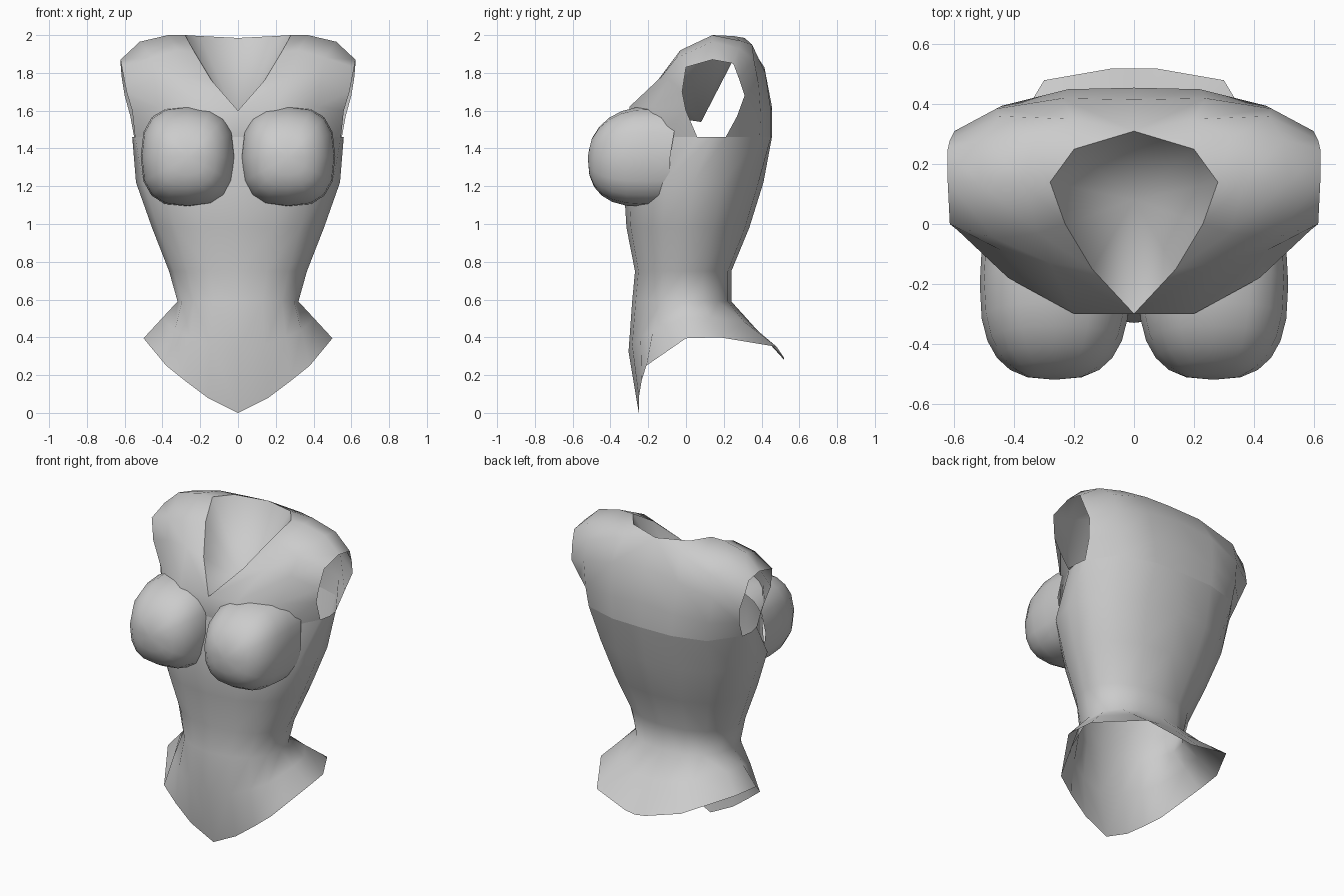
import bpy, bmesh, math
from mathutils import Vector

if "Cube" in bpy.data.objects:
    bpy.data.objects.remove(bpy.data.objects["Cube"])

cloth = bpy.data.materials.new("grey_cloth")
cloth.diffuse_color = (0.6, 0.6, 0.6, 1)
cloth.use_nodes = True
cloth.node_tree.nodes["Principled BSDF"].inputs["Base Color"].default_value = cloth.diffuse_color


def make(name, rows, extra=None, dist=0.004):
    """Loft a half surface through rows of points, then mirror it across x."""
    bm = bmesh.new()
    grid = [[bm.verts.new(p) for p in r] for r in rows]
    for a, b in zip(grid, grid[1:]):
        for i in range(len(a) - 1):
            bm.faces.new((a[i], a[i + 1], b[i + 1], b[i]))
    if extra:
        extra(bm)
    bmesh.ops.remove_doubles(bm, verts=bm.verts, dist=dist)
    bmesh.ops.recalc_face_normals(bm, faces=bm.faces)
    me = bpy.data.meshes.new(name)
    bm.to_mesh(me)
    bm.free()
    me.materials.append(cloth)
    ob = bpy.data.objects.new(name, me)
    bpy.context.collection.objects.link(ob)
    m = ob.modifiers.new("mirror", 'MIRROR')
    m.merge_threshold = 0.002
    bpy.ops.object.select_all(action='DESELECT')
    ob.select_set(True)
    bpy.context.view_layer.objects.active = ob
    bpy.ops.object.shade_smooth_by_angle(angle=math.radians(65))
    return ob


def ring(z, w, front, back, n=9):
    """Half cross-section from front centre to back centre."""
    out = []
    for i in range(n):
        a = math.pi * i / (n - 1)
        c = math.cos(a)
        y = (front + back) / 2 - (back - front) / 2 * math.copysign(abs(c) ** 0.92, c)
        out.append((w * max(0, math.sin(a)) ** 0.92, y, z))
    return out


# Torso: pointed hem, flared skirt, waist and ribcage
hem = [(0, -.25, 0), (.16, -.25, .08), (.28, -.235, .17), (.38, -.21, .25),
       (.5, 0, .395), (.48, .18, .4), (.3, .48, .35), (.07, .52, .29), (0, .52, .28)]
waist = ring(.59, .32, -.285, .24)
flare = []
for i, (h, w) in enumerate(zip(hem, waist)):
    p = Vector(h).lerp(Vector(w), .55)
    p.y -= .035 * max(0, 1 - i / 4)
    flare.append(p)
chest = [(0, -.28, 1.46), (.22, -.29, 1.46), (.42, -.17, 1.46), (.545, .06, 1.46),
         (.56, .135, 1.46), (.55, .21, 1.46), (.42, .39, 1.46), (.21, .45, 1.46), (0, .455, 1.46)]
make("bodice_torso", [hem, flare, waist, ring(.75, .365, -.27, .24),
                      ring(.98, .455, -.315, .335), ring(1.22, .54, -.33, .41), chest])

# Yoke: strips running up the chest, over the shoulder and down the back
yoke = [
    chest[:4],
    [(0, -.3, 1.6), (.2, -.3, 1.62), (.42, -.18, 1.62), (.56, 0, 1.6)],
    [(.14, -.15, 1.76), (.28, -.13, 1.78), (.44, -.09, 1.77), (.59, -.02, 1.7)],
    [(.23, 0, 1.91), (.32, -.03, 1.92), (.46, -.05, 1.88), (.615, 0, 1.83)],
    [(.28, .14, 2.0), (.37, .14, 2.0), (.52, .14, 1.965), (.622, .14, 1.87)],
    [(.2, .25, 1.995), (.33, .29, 1.97), (.5, .28, 1.93), (.622, .25, 1.85)],
    [(0, .31, 1.985), (.2, .35, 1.95), (.45, .36, 1.87), (.615, .28, 1.77)],
    [(0, .415, 1.83), (.24, .42, 1.8), (.46, .385, 1.74), (.6, .31, 1.68)],
    [(0, .455, 1.62), (.22, .45, 1.6), (.44, .395, 1.58), (.57, .27, 1.57)],
    chest[:4:-1],
]
make("shoulder_yoke", yoke)

# Sunken neck panel fanning out from one low point
rim = [r[0] for r in yoke[1:7]]
make("neck_panel", [rim, [(0, .08, 1.54)] * len(rim)])


# Bust cups: boxy rounded shells, open at the back
def spow(v, e):
    return math.copysign(abs(v) ** e, v)


cup = []
for j in range(8):
    t = math.radians(j * 15)
    r, d = max(0, math.sin(t)) ** .75, spow(math.cos(t), .75)
    row = []
    for i in range(17):
        a = 2 * math.pi * i / 16
        x = .265 + .25 * r * spow(math.cos(a), .75)
        z = 1.355 + (.265 if math.sin(a) < 0 else .27) * r * spow(math.sin(a), .75)
        y = -.2 - .32 * d
        if z > 1.4:
            y += .25 * (z - 1.4)      # upper slope leans back
        row.append((x, y, z))
    cup.append(row)
make("bust_cup", cup)
